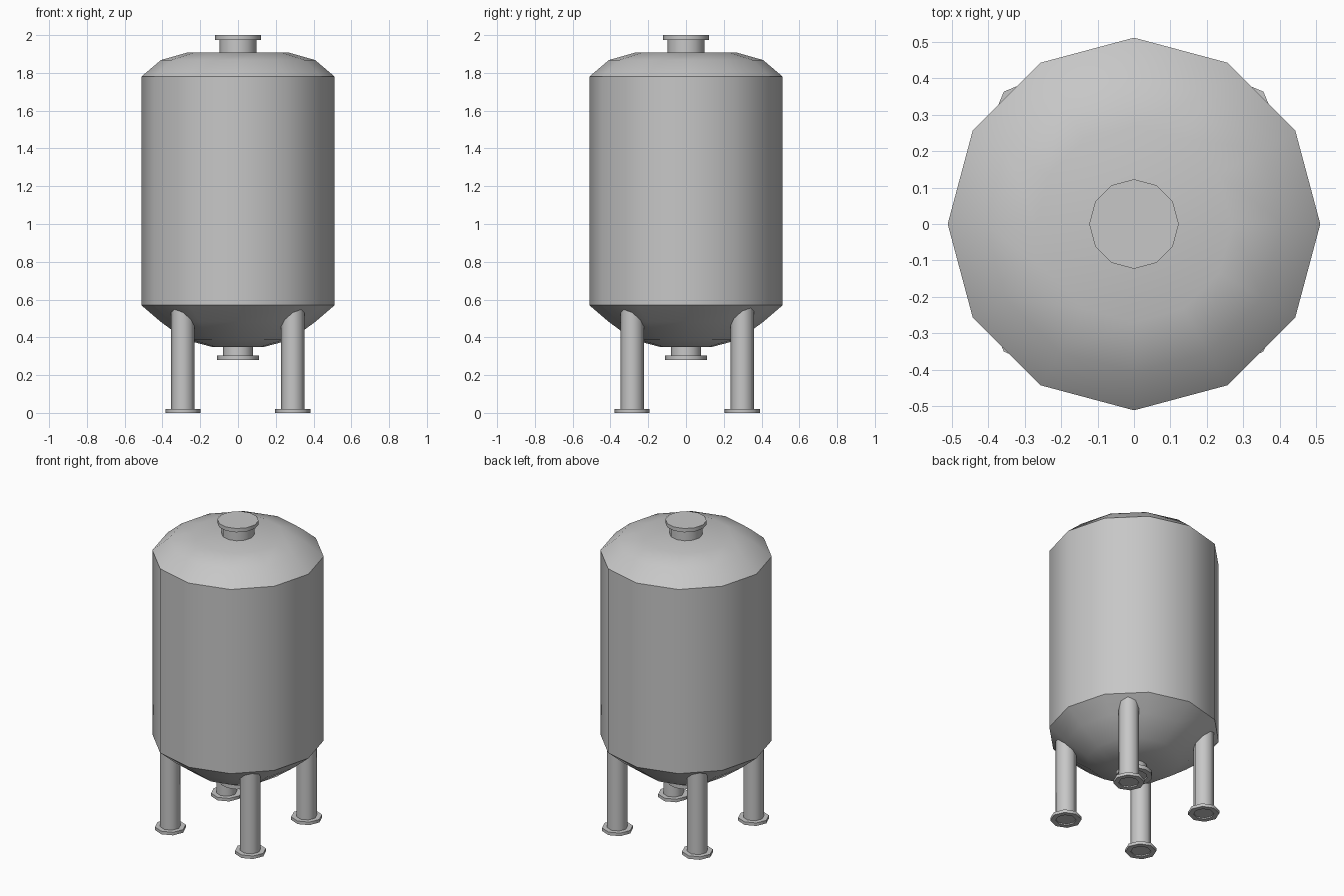
import bpy
import bmesh
import math

if "Cube" in bpy.data.objects:
    bpy.data.objects.remove(bpy.data.objects["Cube"], do_unlink=True)

# Single brushed-metal grey
steel = bpy.data.materials.new("steel_grey")
steel.use_nodes = True
STEEL = (0.57, 0.57, 0.57, 1.0)
steel.diffuse_color = STEEL
steel.node_tree.nodes["Principled BSDF"].inputs["Base Color"].default_value = STEEL


def lathe(name, profile, sides, angle, x=0.0, y=0.0):
    """Spin an (r, z) profile, listed bottom to top, around a vertical axis."""
    bm = bmesh.new()
    points = [bm.verts.new((r, 0, z)) for r, z in profile]
    edges = [bm.edges.new(pair) for pair in zip(points, points[1:])]
    bmesh.ops.spin(bm, geom=points + edges, cent=(0, 0, 0), axis=(0, 0, 1),
                   angle=math.tau, steps=sides, use_duplicate=False)
    bmesh.ops.remove_doubles(bm, verts=bm.verts, dist=0.0005)
    bmesh.ops.recalc_face_normals(bm, faces=bm.faces)
    mesh = bpy.data.meshes.new(name)
    bm.to_mesh(mesh)
    bm.free()
    mesh.materials.append(steel)
    obj = bpy.data.objects.new(name, mesh)
    obj.location = (x, y, 0)
    bpy.context.collection.objects.link(obj)
    bpy.ops.object.select_all(action='DESELECT')
    obj.select_set(True)
    bpy.context.view_layer.objects.active = obj
    bpy.ops.object.shade_smooth_by_angle(angle=math.radians(angle))
    return obj


# Vessel with dished ends
lathe("tank_body", [(0, 0.349), (0.14, 0.35), (0.28, 0.387), (0.41, 0.483),
                    (0.512, 0.57), (0.512, 1.78), (0.408, 1.868),
                    (0.27, 1.907), (0, 1.908)], 12, 40)

# Flanged nozzles on the top and the bottom
lathe("top_nozzle", [(0, 1.88), (0.098, 1.88), (0.098, 1.975),
                     (0.123, 1.975), (0.123, 2.0), (0, 2.0)], 12, 40)
lathe("bottom_nozzle", [(0, 0.29), (0.078, 0.29), (0.078, 0.28), (0.11, 0.28),
                        (0.11, 0.305), (0.079, 0.305), (0.079, 0.37),
                        (0, 0.37)], 12, 40)

# Tubular legs with foot flanges
leg_profile = [(0, 0.008), (0.061, 0.008), (0.061, 0), (0.093, 0),
               (0.093, 0.02), (0.062, 0.02), (0.062, 0.6), (0, 0.6)]
for depth, y in (("front", -0.285), ("back", 0.298)):
    for side, x in (("left", 0.29), ("right", -0.292)):
        lathe(f"{depth}_{side}_leg", leg_profile, 8, 50, x, y)
